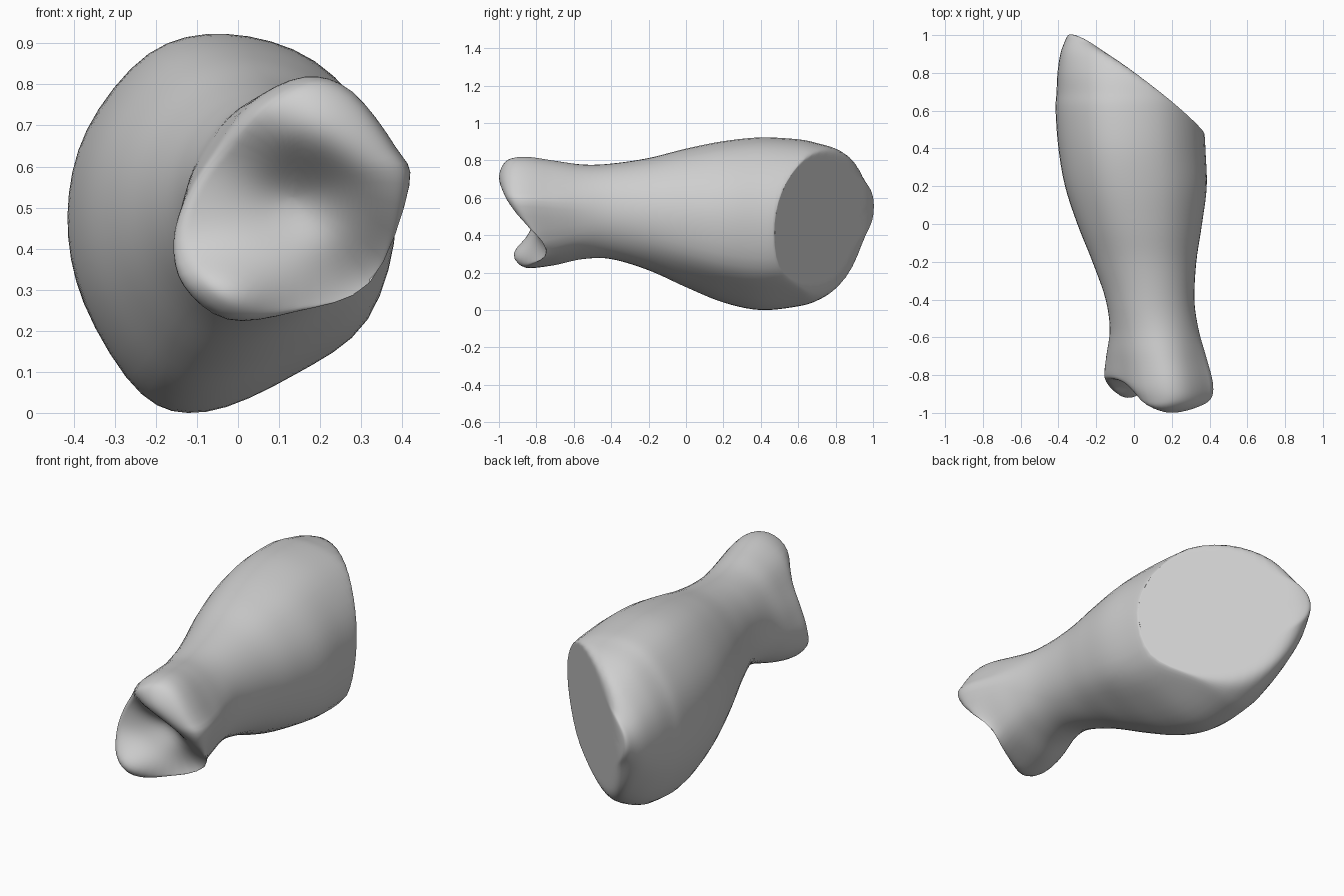
import bpy, bmesh, math

cube = bpy.data.objects.get("Cube")
if cube:
    bpy.data.objects.remove(cube, do_unlink=True)


def catmull(a, b, c, d, t):
    """Smooth step between tuples b and c."""
    return tuple(0.5 * (2*q + (r - p)*t + (2*p - 5*q + 4*r - s)*t*t + (3*q - p - 3*r + s)*t**3)
                 for p, q, r, s in zip(a, b, c, d))


def smooth_loop(pts, steps):
    n = len(pts)
    return [catmull(pts[i-1], pts[i], pts[(i+1) % n], pts[(i+2) % n], k / steps)
            for i in range(n) for k in range(steps)]


def smooth_path(pts, steps):
    p = [pts[0]] + pts + [pts[-1]]
    out = [catmull(*p[i:i+4], k / steps) for i in range(len(pts) - 1) for k in range(steps)]
    return out + [pts[-1]]


def ease(y, start, length):
    t = min(max((start - y) / length, 0), 1)
    return t * t * (3 - 2 * t)


def mix(a, b, t):
    return [(p + (r - p) * t, q + (s - q) * t) for (p, q), (r, s) in zip(a, b)]


def soft_min(a, b, k):
    h = max(k - abs(a - b), 0) / k
    return min(a, b) - h * h * k / 4


def bump(x, z, cx, cz, wx, wz):
    return math.exp(-((x - cx) / wx)**2 - ((z - cz) / wz)**2)


def socket(x, z):
    """Hollow front end with a high sloping lip and a small low lobe."""
    lip = 0.72 - 0.45 * (x - 0.2)
    return (-0.82 - 0.2 * bump(x, z, 0.21, lip, 0.34, 0.18)
            - 0.11 * bump(x, z, -0.05, 0.28, 0.15, 0.1)
            + 0.06 * bump(x, z, 0.16, 0.53, 0.12, 0.1)
            + 0.08 * bump(x, z, 0.33, 0.31, 0.15, 0.12))


def back_plane(x, z):
    """Flat back end, slanted sideways and leaning slightly down."""
    return 0.765 - 0.77 * x + 0.12 * (z - 0.5)


# Cross-sections of the wide end, the neck and the narrow end, in unit bounds
wide = smooth_loop([(1, 0), (.89, .47), (.5, .86), (-.04, 1), (-.51, .9), (-.88, .5),
                    (-1, .03), (-.9, -.45), (-.56, -.91), (-.17, -1), (.37, -.81), (.83, -.52)], 4)
narrow = smooth_loop([(1, .1), (.88, .42), (.5, .88), (.1, 1), (-.36, .78), (-.67, .37),
                      (-.88, .03), (-1, -.35), (-.92, -.72), (-.55, -1), (.02, -.94), (.66, -.7)], 4)
n = len(wide)
neck = [(math.cos(math.tau * i / n), math.sin(math.tau * i / n)) for i in range(n)]

# Length position, then left, right, bottom and top of each section
rows = [
    (1.015, -.30, -.29, .52, .53), (1.01, -.34, -.05, .42, .65), (.97, -.365, .25, .33, .72),
    (.9, -.39, .35, .20, .805), (.8, -.405, .365, .11, .86), (.7, -.41, .37, .05, .89),
    (.6, -.415, .37, .02, .91), (.4, -.40, .378, 0, .92), (.2, -.365, .385, .04, .90),
    (0, -.30, .36, .12, .86), (-.2, -.22, .33, .21, .81), (-.4, -.15, .32, .27, .78),
    (-.55, -.135, .34, .27, .775), (-.7, -.155, .38, .24, .795), (-.84, -.155, .415, .225, .815),
    (-.93, -.12, .41, .24, .81), (-.99, -.08, .375, .28, .785), (-1.03, .01, .30, .36, .72),
    (-1.05, .07, .22, .43, .64), (-1.05, .13, .135, .52, .525)]

bm = bmesh.new()
rings = []
for y, x0, x1, z0, z1 in smooth_path(rows, 5):
    outline = mix(mix(wide, neck, ease(y, 0.3, 0.7)), narrow, ease(y, -0.4, 0.45))
    ring = []
    for u, w in outline:
        x = (x0 + x1) / 2 + (x1 - x0) / 2 * u
        z = (z0 + z1) / 2 + (z1 - z0) / 2 * w
        v = soft_min(y, back_plane(x, z), 0.06)
        v = -soft_min(-v, -socket(x, z), 0.1)
        ring.append(bm.verts.new((x, v, z)))
    rings.append(ring)

for a, b in zip(rings, rings[1:]):
    for i in range(n):
        bm.faces.new((a[i], a[(i+1) % n], b[(i+1) % n], b[i]))
bm.faces.new(rings[0])
bm.faces.new(rings[-1])
bmesh.ops.recalc_face_normals(bm, faces=bm.faces)

# Rest on the floor
base = min(v.co.z for v in bm.verts)
bmesh.ops.translate(bm, verts=bm.verts, vec=(0, 0, -base))
for f in bm.faces:
    f.smooth = True

mesh = bpy.data.meshes.new("bone")
bm.to_mesh(mesh)
bm.free()
bone = bpy.data.objects.new("bone", mesh)
bpy.context.collection.objects.link(bone)

mat = bpy.data.materials.new("light grey")
mat.use_nodes = True
grey = (0.62, 0.62, 0.62, 1)
mat.diffuse_color = grey
mat.node_tree.nodes["Principled BSDF"].inputs["Base Color"].default_value = grey
mesh.materials.append(mat)
